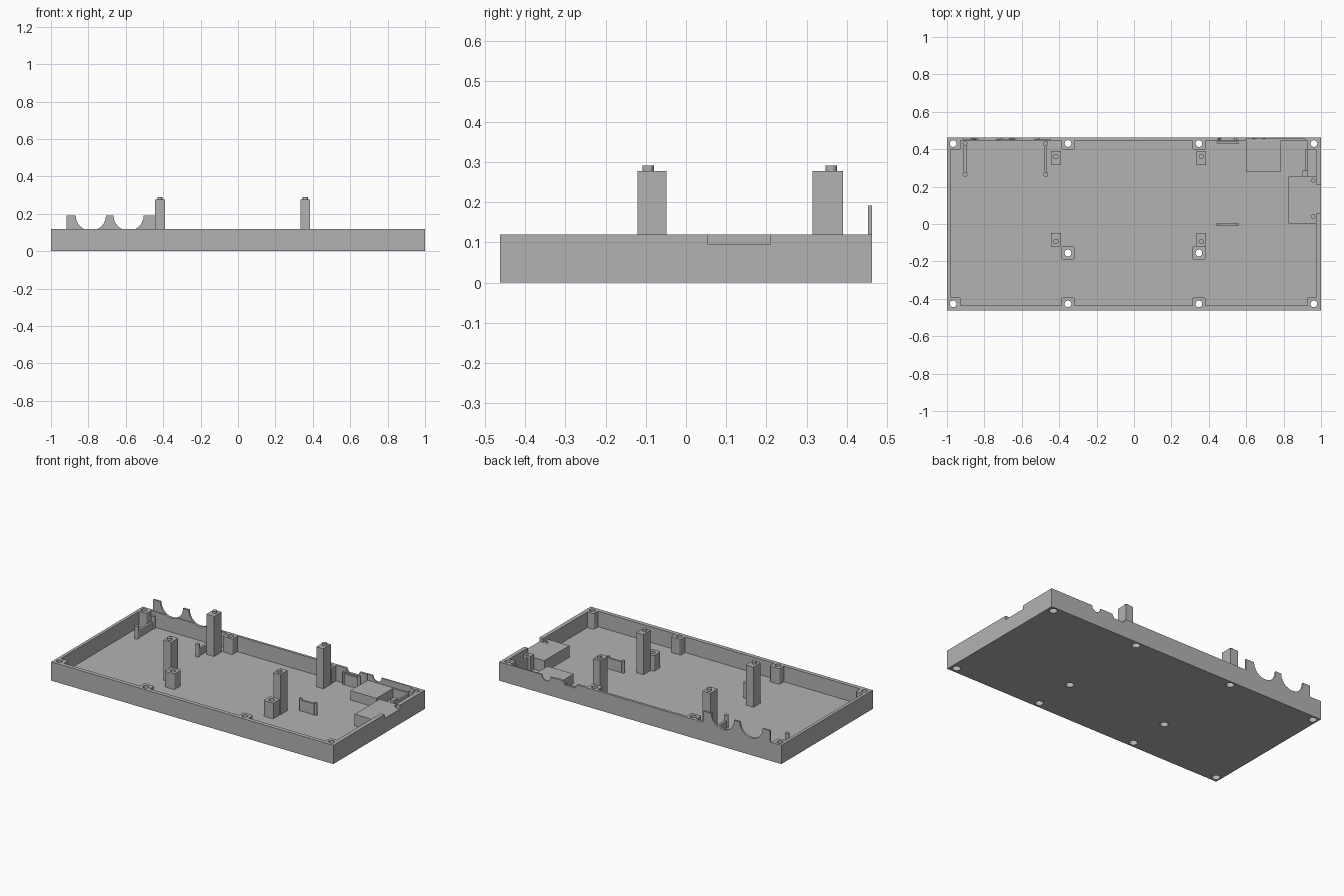
import bpy
import bmesh
import math
from mathutils import Matrix, Vector

if "Cube" in bpy.data.objects:
    bpy.data.objects.remove(bpy.data.objects["Cube"], do_unlink=True)

GREY = (0.45, 0.45, 0.45, 1)
grey = bpy.data.materials.new("plain grey")
grey.use_nodes = True
grey.diffuse_color = GREY
grey.node_tree.nodes["Principled BSDF"].inputs["Base Color"].default_value = GREY

FLOOR, RIM = 0.02, 0.12
BACK = 0.463


def finish(name, bm):
    mesh = bpy.data.meshes.new(name)
    bmesh.ops.recalc_face_normals(bm, faces=bm.faces)
    bm.to_mesh(mesh)
    bm.free()
    mesh.materials.append(grey)
    obj = bpy.data.objects.new(name, mesh)
    bpy.context.collection.objects.link(obj)
    return obj


def add_box(bm, x0, x1, y0, y1, z0, z1):
    size = Vector((x1 - x0, y1 - y0, z1 - z0))
    mid = Vector((x0 + x1, y0 + y1, z0 + z1)) / 2
    bmesh.ops.create_cube(bm, size=1, matrix=Matrix.Translation(mid) @ Matrix.Diagonal(size).to_4x4())


def add_rod(bm, x, y, z0, z1, r, sides=24):
    bmesh.ops.create_cone(bm, cap_ends=True, segments=sides, radius1=r, radius2=r,
                          depth=z1 - z0, matrix=Matrix.Translation((x, y, (z0 + z1) / 2)))


def box(name, *dims):
    bm = bmesh.new()
    add_box(bm, *dims)
    return finish(name, bm)


def rods(name, spots, z0, z1, r):
    bm = bmesh.new()
    for x, y in spots:
        add_rod(bm, x, y, z0, z1, r)
    return finish(name, bm)


def cut(obj, cutter):
    """Subtract the cutter for good and remove it."""
    mod = obj.modifiers.new("cut", "BOOLEAN")
    mod.operation, mod.solver, mod.object = "DIFFERENCE", "EXACT", cutter
    cutter.hide_render = True
    bpy.context.view_layer.objects.active = obj
    bpy.ops.object.modifier_apply(modifier=mod.name)
    bpy.data.objects.remove(cutter, do_unlink=True)


def wall_profile(name, points, y0, y1):
    """Extrude an x-z outline along y."""
    bm = bmesh.new()
    face = bm.faces.new([bm.verts.new((x, y0, z)) for x, z in points])
    new = bmesh.ops.extrude_face_region(bm, geom=[face], use_keep_orig=True)["geom"]
    bmesh.ops.translate(bm, vec=(0, y1 - y0, 0),
                        verts=[v for v in new if isinstance(v, bmesh.types.BMVert)])
    return finish(name, bm)


# Cavity, leaving screw bosses along the walls and two free posts
cavity = box("cavity", -0.98, 0.974, -0.437, 0.447, FLOOR, 0.3)
columns = (-0.967, -0.353, 0.347, 0.962)
screws = [(x, y) for x in columns for y in (-0.427, 0.43)]
posts = [(x, -0.155) for x in columns[1:3]]
bm = bmesh.new()
for x, y in screws:
    y0, y1 = (-0.6, -0.392) if y < 0 else (0.397, 0.6)
    x0, x1 = x - 0.035, x + 0.035
    if abs(x) > 0.9:
        x0, x1 = (-1.1, -0.928) if x < 0 else (0.928, 1.1)
    add_box(bm, x0, x1, y0, y1, -0.1, 0.5)
for x, y in posts:
    add_box(bm, x - 0.035, x + 0.035, y - 0.035, y + 0.035, -0.1, 0.5)
bosses = finish("bosses", bm)
bevel = bosses.modifiers.new("round", "BEVEL")
bevel.width, bevel.segments = 0.008, 3
cut(cavity, bosses)

# Tray with screw holes and nut recesses
tray = box("tray", -1, 1, -BACK, BACK, 0, RIM)
cut(tray, cavity)
cut(tray, rods("holes", screws + posts, -0.1, 0.3, 0.018))
cut(tray, rods("recesses", screws + posts, -0.1, 0.04, 0.024))

# Openings in the rim for the side slot and rear ports
cut(tray, box("side_slot", 0.95, 1.1, 0.055, 0.21, 0.095, 0.3))
cut(tray, box("thin_rear", 0.6, 0.915, 0.43, 0.455, 0.08, 0.3))
cut(tray, wall_profile("wide_port", [(0.45, 0.2), (0.45, RIM), (0.465, 0.095),
                                     (0.535, 0.095), (0.55, RIM), (0.55, 0.2)], 0.42, 0.5))
port = rods("round_port", [(0, 0)], -0.05, 0.05, 0.032)
port.data.transform(Matrix.Translation((0.667, 0.46, RIM)) @ Matrix.Rotation(math.pi / 2, 4, "X"))
cut(tray, port)

# Rear cradle plate with two round scoops that dip into the rim
plate = box("cradle_plate", -0.918, -0.445, 0.452, BACK, RIM, 0.192)
for x in (-0.787, -0.585):
    for part in (plate, tray):
        scoop = rods("scoop", [(0, 0)], -0.05, 0.05, 0.081)
        scoop.data.transform(Matrix.Translation((x, 0.458, 0.191))
                             @ Matrix.Rotation(math.pi / 2, 4, "X"))
        cut(part, scoop)

# Tall board standoffs with locating pins
for side, x0, x1 in (("right", -0.445, -0.39), ("left", 0.335, 0.385)):
    for end, y0, y1, pin_y in (("front", -0.12, -0.048, -0.094), ("rear", 0.315, 0.39, 0.361)):
        bm = bmesh.new()
        add_box(bm, x0, x1, y0, y1, FLOOR - 0.005, 0.277)
        add_rod(bm, (x0 + x1) / 2, pin_y, 0.27, 0.291, 0.014)
        finish(end + "_" + side + "_standoff", bm)


# Thin holder walls with round ends and a lowered middle
def holder(name, start, end, r, top):
    a, b = Vector(start), Vector(end)
    t = r * 0.6
    pad_x, pad_y = (t, 0) if a.x == b.x else (0, t)
    bm = bmesh.new()
    for p in (a, b):
        add_rod(bm, p.x, p.y, FLOOR - 0.005, 0.1, r, 16)
    add_box(bm, a.x - pad_x, b.x + pad_x, a.y - pad_y, b.y + pad_y, FLOOR - 0.005, top)
    finish(name, bm)


holder("right_cradle_rib", (-0.903, 0.265), (-0.903, 0.43), 0.013, 0.065)
holder("inner_cradle_rib", (-0.472, 0.265), (-0.472, 0.43), 0.013, 0.065)
holder("front_board_holder", (0.447, -0.003), (0.553, -0.003), 0.009, 0.09)
holder("rear_board_holder", (0.447, 0.437), (0.553, 0.437), 0.009, 0.09)

# Rear block and side module seat
box("rear_block", 0.6, 0.785, 0.28, 0.453, FLOOR - 0.005, 0.08)
seat = box("module_seat", 0.825, 0.976, 0.003, 0.255, FLOOR - 0.005, 0.095)
cut(seat, rods("pin_holes", [(0.958, 0.04), (0.958, 0.232)], 0.06, 0.2, 0.009))

# Small guide walls beside the seat
box("guide_wall", 0.918, 0.93, 0.285, 0.4, FLOOR - 0.005, 0.1)
box("guide_step", 0.9, 0.93, 0.253, 0.287, FLOOR - 0.005, 0.115)

for obj in bpy.context.collection.objects:
    if obj.type == "MESH":
        bpy.ops.object.select_all(action="DESELECT")
        obj.select_set(True)
        bpy.context.view_layer.objects.active = obj
        bpy.ops.object.shade_smooth_by_angle(angle=math.radians(30))
